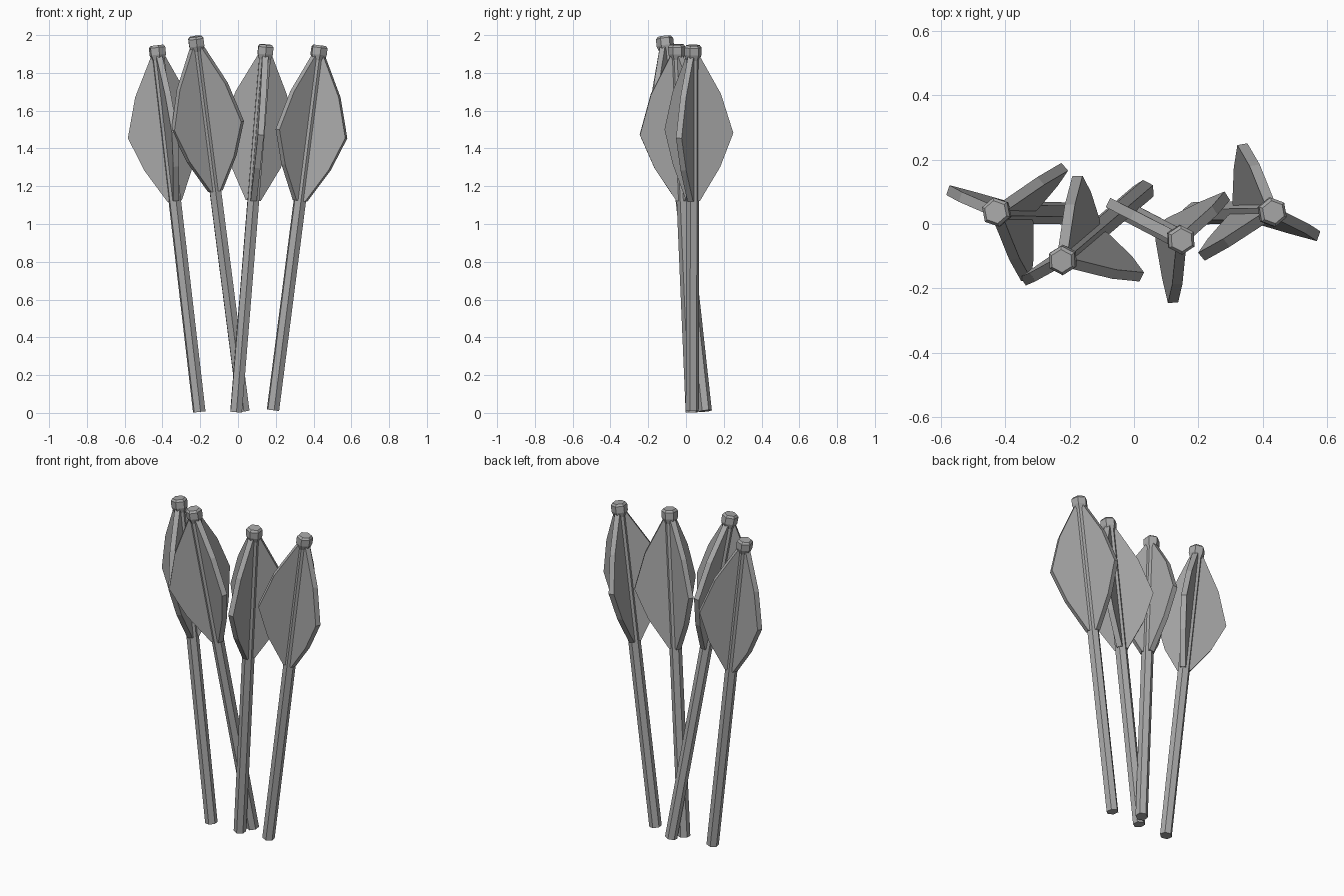
import bpy
import bmesh
from math import radians, cos, sin, tau
from mathutils import Vector, Matrix

cube = bpy.data.objects.get("Cube")
if cube:
    bpy.data.objects.remove(cube, do_unlink=True)

grey = bpy.data.materials.new("grey")
grey.use_nodes = True
GREY = (0.4, 0.4, 0.4, 1)
grey.diffuse_color = GREY
grey.node_tree.nodes["Principled BSDF"].inputs["Base Color"].default_value = GREY

SHAFT_R = 0.035
FIN_WIDTH = 0.032


def finish(name, bm, matrix):
    bmesh.ops.recalc_face_normals(bm, faces=bm.faces)
    mesh = bpy.data.meshes.new(name)
    bm.to_mesh(mesh)
    bm.free()
    mesh.materials.append(grey)
    obj = bpy.data.objects.new(name, mesh)
    obj.matrix_world = matrix
    bpy.context.collection.objects.link(obj)


def hex_lathe(name, profile, matrix):
    """Six-sided closed solid from (radius, height) pairs."""
    bm = bmesh.new()
    rings = [[bm.verts.new((r * cos(tau * i / 6), r * sin(tau * i / 6), z))
              for i in range(6)] for r, z in profile]
    for low, high in zip(rings, rings[1:]):
        for i in range(6):
            j = (i + 1) % 6
            bm.faces.new((low[i], low[j], high[j], high[i]))
    bm.faces.new(rings[0])
    bm.faces.new(rings[-1])
    finish(name, bm, matrix)


def fin(name, outline, matrix):
    """Flat vane in the local xz plane, extruded to its width."""
    bm = bmesh.new()
    face = bm.faces.new([bm.verts.new((r, -FIN_WIDTH / 2, z)) for r, z in outline])
    out = bmesh.ops.extrude_face_region(bm, geom=[face])
    moved = [v for v in out["geom"] if isinstance(v, bmesh.types.BMVert)]
    bmesh.ops.translate(bm, verts=moved, vec=(0, FIN_WIDTH, 0))
    finish(name, bm, matrix)


def arrow(name, foot, top, angle):
    foot, top = Vector(foot), Vector(top)
    axis = (top - foot).normalized()
    side = Vector((cos(radians(angle)), sin(radians(angle)), 0))
    x = (side - axis * side.dot(axis)).normalized()
    frame = Matrix((x, axis.cross(x), axis)).transposed().to_4x4()
    matrix = Matrix.Translation(foot) @ frame
    length = (top - foot).length

    hex_lathe(name + "_shaft", [(SHAFT_R, 0), (SHAFT_R, length - 0.05)], matrix)
    # flared end knob with a chamfered top
    hex_lathe(name + "_knob", [(SHAFT_R, length - 0.08), (0.046, length - 0.05),
                               (0.046, length - 0.012), (0.036, length)], matrix)
    # three vanes, measured down from the end of the arrow
    drops = [(0, 0.06), (0.036, 0.06), (0.148, 0.26), (0.215, 0.47),
             (0.145, 0.65), (0.036, 0.83), (0, 0.83)]
    outline = [(r, length - d) for r, d in drops]
    for k in range(3):
        fin(f"{name}_fin_{k + 1}", outline, matrix @ Matrix.Rotation(tau * k / 3, 4, "Z"))


arrow("right_arrow", (-0.205, 0.033, 0.005), (-0.43, 0.037, 1.946), 41)
arrow("tall_arrow", (0.03, 0.102, 0.01), (-0.225, -0.115, 1.993), 92)
arrow("middle_arrow", (-0.01, 0.033, 0.005), (0.148, -0.05, 1.95), 33)
arrow("left_arrow", (0.185, 0.033, 0.014), (0.433, 0.037, 1.946), -20)
